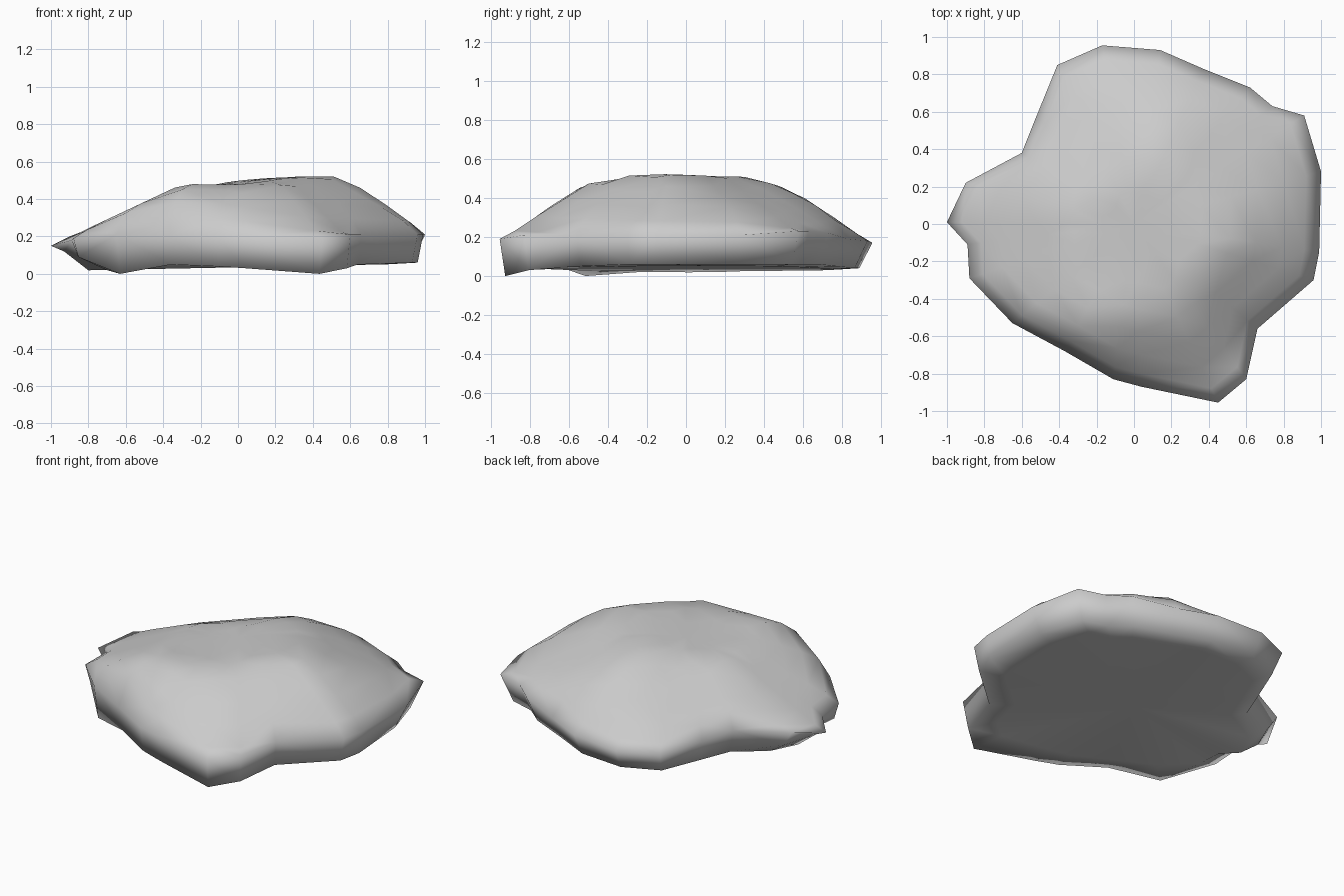
import bpy, bmesh, math

if "Cube" in bpy.data.objects:
    bpy.data.objects.remove(bpy.data.objects["Cube"])

# Widest outline of the rock, counter-clockwise: x, y, rim height, underside height
OUTLINE = [
    (1.0, .28, .21, .06), (.91, .58, .23, .06), (.74, .63, .23, .06),
    (.62, .73, .22, .06), (.37, .83, .19, .05), (.14, .93, .18, .04),
    (-.17, .955, .17, .04), (-.41, .85, .17, .04), (-.52, .58, .18, .04),
    (-.60, .38, .20, .04), (-.90, .22, .20, .10), (-1.0, .01, .15, .12),
    (-.89, -.11, .18, .11), (-.88, -.29, .19, .09), (-.65, -.53, .21, .0),
    (-.37, -.68, .20, .05), (-.11, -.83, .20, .04), (.04, -.87, .20, .03),
    (.45, -.955, .19, .0), (.60, -.83, .21, .03), (.66, -.56, .21, .05),
    (.96, -.30, .21, .06), (.99, -.15, .21, .06)]
N = len(OUTLINE)


# Upper surface: sloping sides and diagonal corners meeting a tilted cap
def top_height(x, y):
    p, q = (x + y) * .7071, (x - y) * .7071
    return min(.49 + .06 * x + .012 * math.sin(7 * x + 4 * y),
               .15 + .47 * (x + 1),            # left
               .515 - .66 * (x - .57),         # right
               .19 + .63 * (y + .96),          # front
               .49 - .66 * (y - .47),          # back
               .665 - .43 * p,                 # back right corner
               .40 - .60 * (q - .64),          # front right corner
               .40 - .45 * (-q - .42))         # back left corner


bm = bmesh.new()


def ring(scale, height):
    verts = []
    for x, y, rim, base in OUTLINE:
        s = scale(y)
        verts.append(bm.verts.new((x * s, y * s, height(x * s, y * s, rim, base))))
    return verts


# Rings from the underside over the rim to the plateau
rings = [ring(lambda y: .8, lambda x, y, r, b: .035 + .02 * x),
         ring(lambda y: .97 if y < 0 else .93, lambda x, y, r, b: b),
         ring(lambda y: 1, lambda x, y, r, b: r)]
for s, blend in ((.92, .9), (.8, 1), (.66, 1), (.52, 1), (.36, 1), (.18, 1)):
    rings.append(ring(lambda y: s,
                      lambda x, y, r, b: r + (top_height(x, y) - r) * blend))

for k, (a, b) in enumerate(zip(rings, rings[1:])):
    for i in range(N):
        j = (i + 1) % N
        bm.faces.new((a[i], a[j], b[j], b[i]))

# Underside and summit fans
for loop, z in ((rings[0], .035), (rings[-1], .49)):
    c = bm.verts.new((0, 0, z))
    for i in range(N):
        bm.faces.new((loop[i], loop[(i + 1) % N], c))

bmesh.ops.triangulate(bm, faces=bm.faces[:])
bmesh.ops.recalc_face_normals(bm, faces=bm.faces[:])
for f in bm.faces:
    f.smooth = True
mesh = bpy.data.meshes.new("rock")
bm.to_mesh(mesh)
bm.free()
rock = bpy.data.objects.new("rock", mesh)
bpy.context.collection.objects.link(rock)
